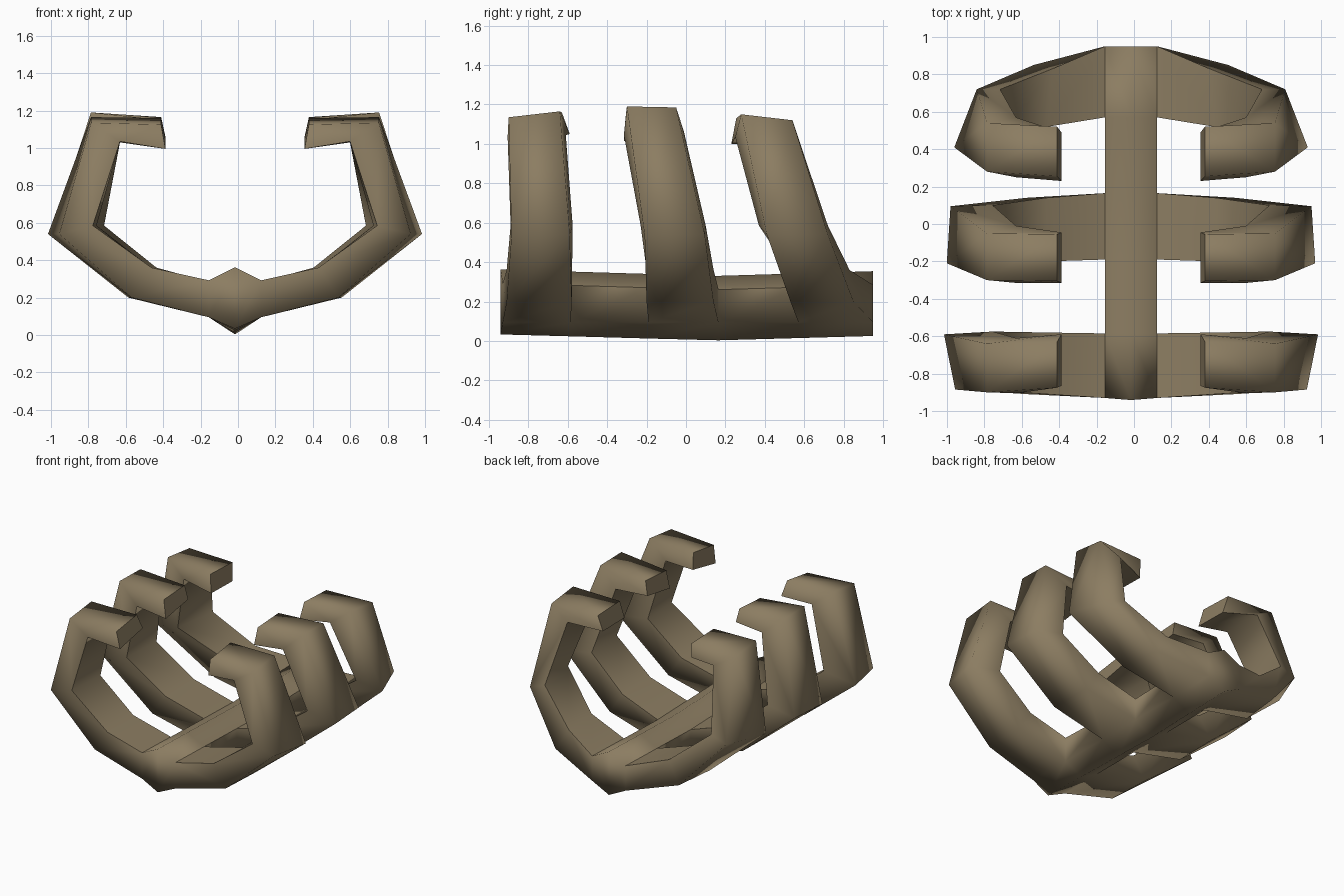
import bpy, bmesh

if "Cube" in bpy.data.objects:
    bpy.data.objects.remove(bpy.data.objects["Cube"])

CX = -0.016   # mirror plane
HALF = 0.14   # half width of the spine

bone = bpy.data.materials.new("dull bone brown")
bone.diffuse_color = (0.262, 0.205, 0.122, 1)
bone.use_nodes = True
bone.node_tree.nodes["Principled BSDF"].inputs["Base Color"].default_value = bone.diffuse_color

bm = bmesh.new()
sharp = []


def strip(a, b, i, j):
    """Quad between corners i and j of two neighbouring rings."""
    bm.faces.new((a[i], a[j], b[j], b[i]))


# Rib profile seen from the front: outer (x, z) and inner (x, z) after the spine joint
PROFILE = [((0.57, 0.20), (0.46, 0.36)),
           ((1.0, 0.54), (1.0, 0.585)),    # elbow, x scaled per rib
           ((0.77, 0.0), (0.615, 0.0)),    # bend, heights per rib
           ((0.395, 0.0), (0.372, 0.0))]   # tip, heights per rib

# Per rib pair, corners in the order outer front, outer back, inner back, inner front:
# y at spine joint, mid, elbow, bend and tip; x at elbow; z at bend; z at tip
RIBS = [
    dict(y=[(-0.93, -0.585), (-0.91, -0.58, -0.58, -0.91), (-0.885, -0.59, -0.575, -0.89),
            (-0.90, -0.64, -0.61, -0.905), (-0.875, -0.63, -0.59, -0.865)],
         x=(0.94, 1.0, 0.74, 0.76), bend=(1.135, 1.165, 1.045, 1.035), tip=(1.125, 1.16, 1.05, 0.995)),
    dict(y=[(-0.19, 0.165), (-0.20, 0.14, 0.14, -0.20), (-0.21, 0.095, 0.10, -0.23),
            (-0.30, -0.05, -0.01, -0.315), (-0.305, -0.055, -0.045, -0.315)],
         x=(0.985, 0.965, 0.74, 0.76), bend=(1.19, 1.185, 1.06, 1.045), tip=(1.15, 1.165, 1.06, 1.015)),
    dict(y=[(0.57, 0.95), (0.53, 0.85, 0.83, 0.52), (0.41, 0.72, 0.72, 0.37),
            (0.28, 0.54, 0.57, 0.25), (0.255, 0.52, 0.49, 0.23)],
         x=(0.945, 0.825, 0.70, 0.75), bend=(1.15, 1.12, 1.03, 1.035), tip=(1.13, 1.12, 0.995, 1.0)),
]

# Spine: six-sided bar, split where the ribs leave it, sagging slightly in the middle
spine = []
for y in [y for r in RIBS for y in r["y"][0]]:
    low = 0.003 + 0.028 * abs(y - 0.15)
    high = 0.33 + 0.03 * abs(y - 0.15)
    tip = y * (1.012 if y < -0.9 else 1.0)
    pts = [(0, tip, low), (HALF, y, 0.095), (HALF, y, high - 0.07),
           (0, tip, high), (-HALF, y, high - 0.07), (-HALF, y, 0.095)]
    spine.append([bm.verts.new((CX + x, yy, z)) for x, yy, z in pts])
for k, (a, b) in enumerate(zip(spine, spine[1:])):
    for i in range(6):
        if i in (1, 4) and k % 2 == 0:
            continue  # the rib is joined here
        strip(a, b, i, (i + 1) % 6)
    for i in (2, 4):
        sharp.append((a[i], b[i]))
for end in (spine[0], spine[-1]):  # end caps, split down the middle
    bm.faces.new(end[:4])
    bm.faces.new(end[3:] + end[:1])

# Ribs: four-sided sweeps growing from the spine sides, rounded outside, crisp inside
for n, rib in enumerate(RIBS):
    f, b = spine[2 * n], spine[2 * n + 1]
    for sgn, lo, hi in ((1, 1, 2), (-1, 5, 4)):
        prev = [f[lo], b[lo], b[hi], f[hi]]
        for k, (outer, inner) in enumerate(PROFILE):
            ring = []
            for i in range(4):
                x, z = outer if i < 2 else inner
                if k == 0:
                    x *= (1 + rib["x"][i if i < 2 else 3 - i]) / 2
                elif k == 1:
                    x = rib["x"][i]
                elif k == 2:
                    z = rib["bend"][i]
                else:
                    z = rib["tip"][i]
                ring.append(bm.verts.new((CX + sgn * x, rib["y"][k + 1][i], z)))
            for i in range(4):
                strip(prev, ring, i, (i + 1) % 4)
            sharp += [(prev[2], ring[2]), (prev[3], ring[3])]
            prev = ring
        bm.faces.new(prev)
        sharp += [(prev[i], prev[(i + 1) % 4]) for i in range(4)]

bmesh.ops.recalc_face_normals(bm, faces=bm.faces)
for face in bm.faces:
    face.smooth = True
for v, w in sharp:
    edge = bm.edges.get((v, w))
    if edge:
        edge.smooth = False

mesh = bpy.data.meshes.new("rib_cage")
bm.to_mesh(mesh)
bm.free()
mesh.materials.append(bone)
cage = bpy.data.objects.new("rib_cage", mesh)
bpy.context.collection.objects.link(cage)
